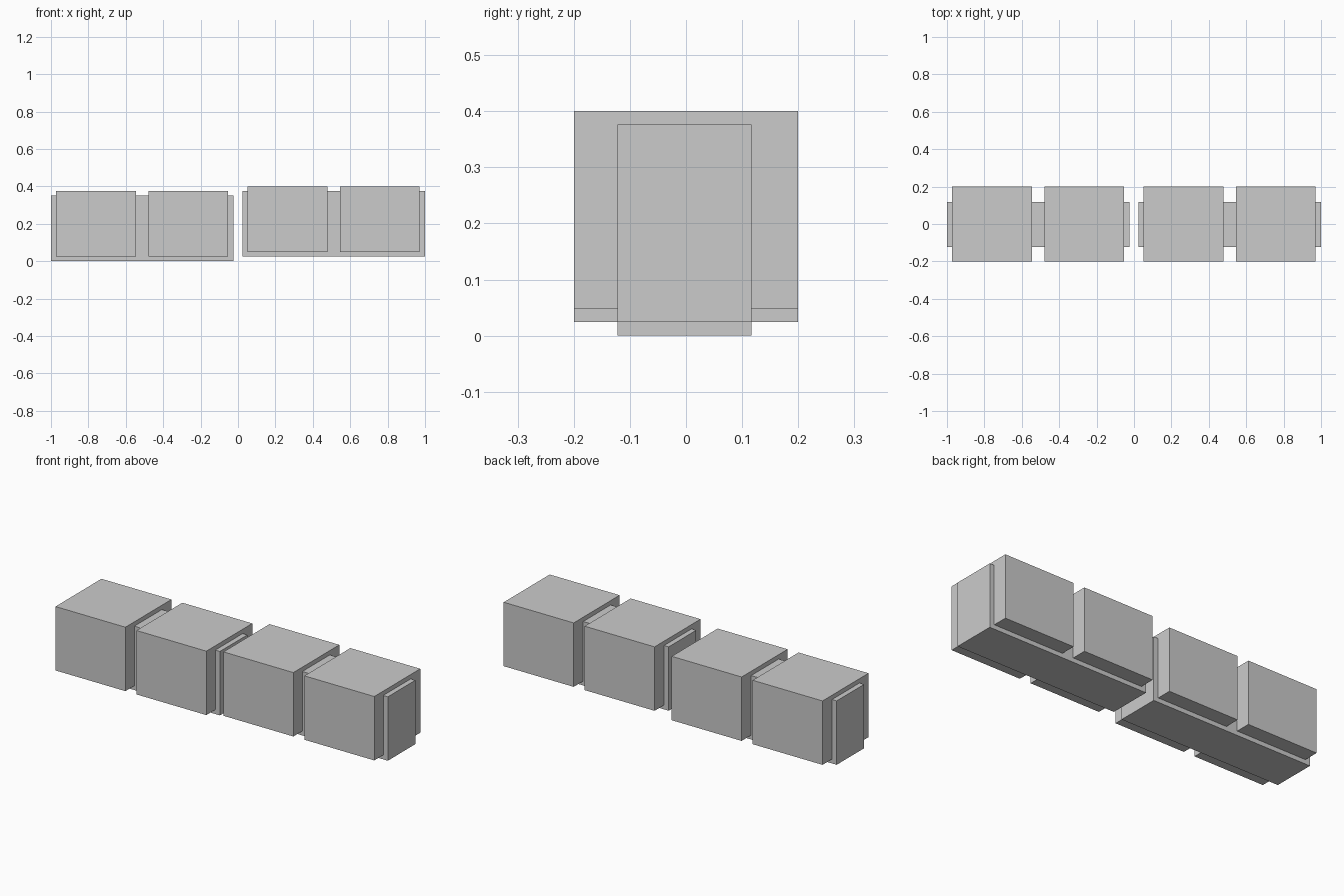
import bpy
import bmesh
from mathutils import Vector

if "Cube" in bpy.data.objects:
    bpy.data.objects.remove(bpy.data.objects["Cube"])


def box(name, lo, hi):
    """Axis-aligned block between two corners."""
    lo, hi = Vector(lo), Vector(hi)
    bm = bmesh.new()
    bmesh.ops.create_cube(bm, size=1)
    bmesh.ops.scale(bm, vec=hi - lo, verts=bm.verts)
    mesh = bpy.data.meshes.new(name)
    bm.to_mesh(mesh)
    bm.free()
    obj = bpy.data.objects.new(name, mesh)
    obj.location = (lo + hi) / 2
    bpy.context.collection.objects.link(obj)
    return obj


STEP = 0.024      # rise between rail and blocks, and between the two units
HEIGHT = 0.352
RAIL_LENGTH = 0.975
BLOCK_LENGTH = 0.426

# Two matching units, the right one slightly higher
for side, x, z in (("left", -1.0, 0.0), ("right", 0.0235, STEP)):
    # Narrow core rail
    box(f"{side}_rail", (x, -0.122, z), (x + RAIL_LENGTH, 0.117, z + HEIGHT))
    # Two wide blocks around the rail
    for i, dx in enumerate((0.028, 0.521)):
        box(f"{side}_block_{i + 1}",
            (x + dx, -0.2, z + STEP),
            (x + dx + BLOCK_LENGTH, 0.2, z + STEP + HEIGHT))
